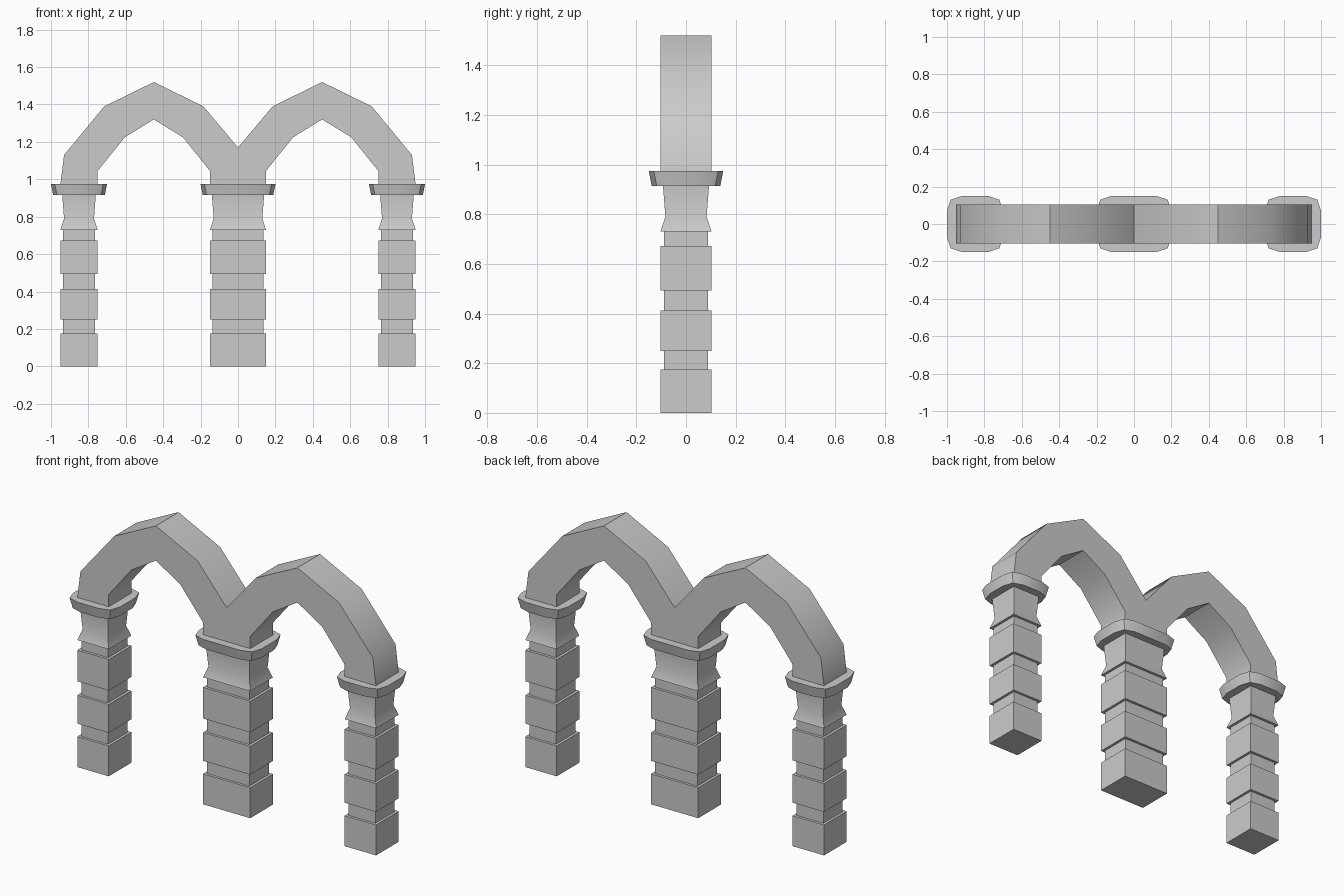
import bpy, bmesh, math

if "Cube" in bpy.data.objects:
    bpy.data.objects.remove(bpy.data.objects["Cube"])


def finish(bm, name):
    bmesh.ops.recalc_face_normals(bm, faces=bm.faces)
    mesh = bpy.data.meshes.new(name)
    bm.to_mesh(mesh)
    bm.free()
    obj = bpy.data.objects.new(name, mesh)
    bpy.context.collection.objects.link(obj)
    bpy.ops.object.select_all(action='DESELECT')
    obj.select_set(True)
    bpy.context.view_layer.objects.active = obj
    bpy.ops.object.shade_smooth_by_angle(angle=math.radians(40))
    return obj


def loft(name, rings):
    """Skin a stack of equal-length rings and close both ends."""
    bm = bmesh.new()
    loops = [[bm.verts.new(p) for p in ring] for ring in rings]
    for a, b in zip(loops, loops[1:]):
        for i in range(len(a)):
            j = (i + 1) % len(a)
            bm.faces.new((a[i], a[j], b[j], b[i]))
    bm.faces.new(loops[0][::-1])
    bm.faces.new(loops[-1])
    return finish(bm, name)


def rect(x, hx, hy, z):
    return [(x - hx, -hy, z), (x + hx, -hy, z), (x + hx, hy, z), (x - hx, hy, z)]


def chamfered(x, hx, hy, z):
    """Twelve-sided plan with softly cut corners."""
    q = [(hx, hy - 0.08), (hx - 0.02, hy - 0.02), (hx - 0.08, hy)]
    pts = q + [(-a, b) for a, b in reversed(q)]
    pts += [(-a, -b) for a, b in q] + [(a, -b) for a, b in reversed(q)]
    return [(x + a, b, z) for a, b in pts]


# Pillar profile: (height, inset from full block size)
NECK = 0.015
shaft = [(0, 0), (0.175, 0), (0.175, NECK), (0.25, NECK), (0.25, 0), (0.413, 0),
         (0.413, NECK), (0.493, NECK), (0.493, 0), (0.672, 0), (0.672, NECK),
         (0.73, NECK), (0.73, 0), (0.79, 0.02), (0.92, 0.01)]

for side, x, hx in (("left", -0.85, 0.10), ("centre", 0, 0.15), ("right", 0.85, 0.10)):
    # Banded shaft with flared neck
    loft(side + "_pillar", [rect(x, hx - i, 0.103 - i, z) for z, i in shaft])
    # Capital slab, slightly wider at the top
    loft(side + "_capital", [chamfered(x, hx + 0.038, 0.138, 0.915),
                             chamfered(x, hx + 0.05, 0.15, 0.975)])

# Double arch: right half of the outline, from valley to outer foot and back inside
half = [(0.185, 1.39), (0.45, 1.52), (0.715, 1.39), (0.93, 1.13), (0.95, 0.97),
        (0.75, 0.97), (0.75, 1.045), (0.605, 1.225), (0.45, 1.32), (0.295, 1.225),
        (0.15, 1.045), (0.15, 0.97)]
outline = [(0, 1.17)] + half + [(-x, z) for x, z in reversed(half)]
loft("double_arch", [[(x, y, z) for x, z in outline] for y in (-0.103, 0.103)])
